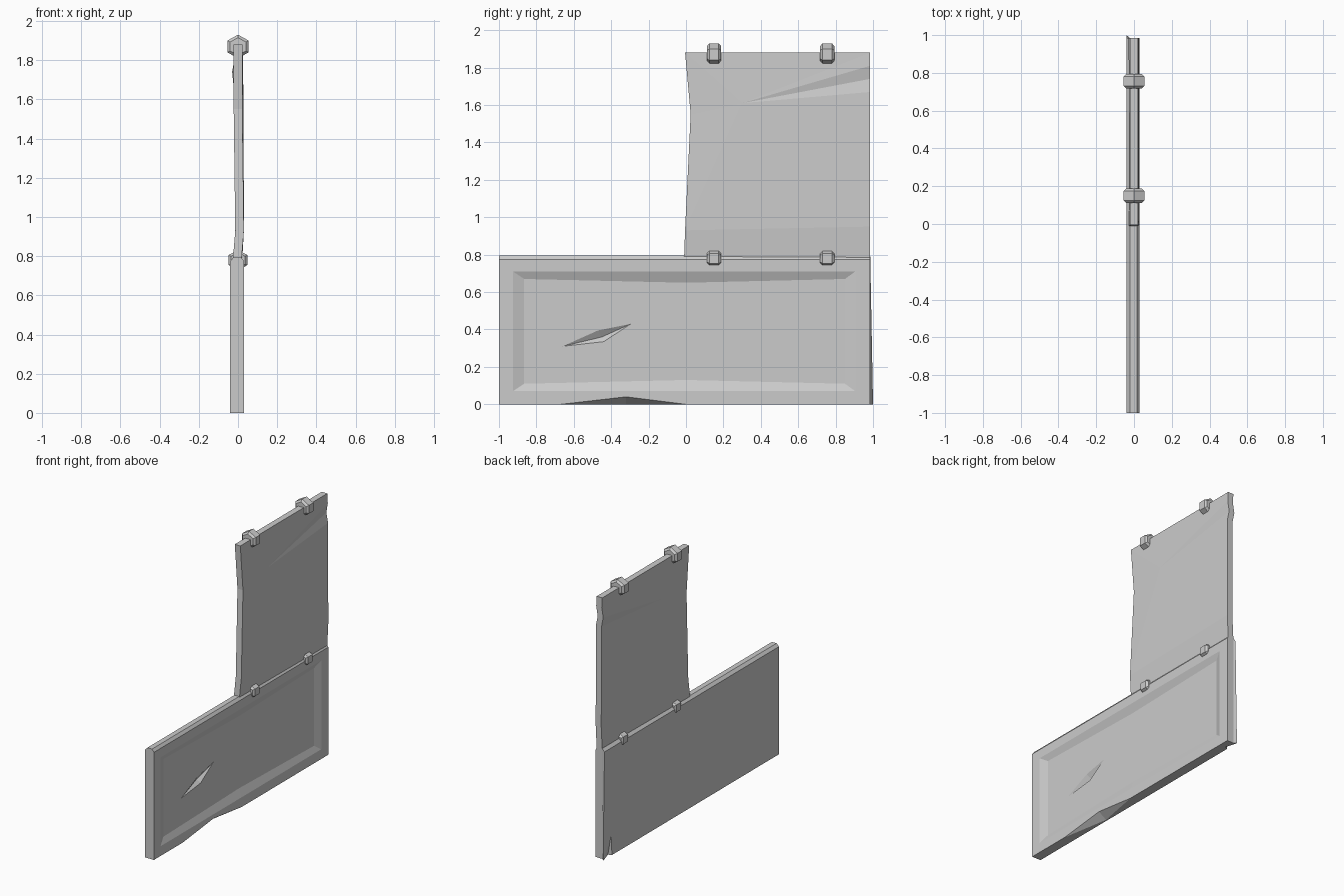
import bpy, bmesh, math
from mathutils import Vector

cube = bpy.data.objects.get("Cube")
if cube:
    bpy.data.objects.remove(cube)

grey = bpy.data.materials.new("worn grey")
grey.use_nodes = True
colour = (0.6, 0.6, 0.6, 1)
grey.diffuse_color = colour
grey.node_tree.nodes["Principled BSDF"].inputs["Base Color"].default_value = colour


def finish(bm, name):
    bmesh.ops.recalc_face_normals(bm, faces=bm.faces)
    mesh = bpy.data.meshes.new(name)
    bm.to_mesh(mesh)
    bm.free()
    mesh.materials.append(grey)
    obj = bpy.data.objects.new(name, mesh)
    bpy.context.collection.objects.link(obj)
    return obj


def bridge(bm, a, b):
    n = len(a)
    for i in range(n):
        j = (i + 1) % n
        bm.faces.new((a[i], a[j], b[j], b[i]))


def cut(target, name, tip, rim, extra=()):
    """Chip a pointed wedge out of the target, its rim pushed past the surface."""
    bm = bmesh.new()
    tip = Vector(tip)
    points = [tip] + [tip + (Vector(p) - tip) * 1.2 for p in rim] + list(extra)
    for p in points:
        bm.verts.new(p)
    bmesh.ops.convex_hull(bm, input=bm.verts)
    cutter = finish(bm, name)
    cutter.hide_render = True
    cutter.hide_set(True)
    mod = target.modifiers.new(name, "BOOLEAN")
    mod.operation = "DIFFERENCE"
    mod.solver = "EXACT"
    mod.object = cutter


# Lower board: loops from the plain back, over the bevelled top, into the recess
def board_loop(bm, x, y0, y1, z0, z1, bow=0.0):
    outline = [(y0, z0), (0, z0 + bow), (y1, z0), (y1, z1), (0, z1 - bow), (y0, z1)]
    return [bm.verts.new((x, y, z)) for y, z in outline]


bm = bmesh.new()
loops = [board_loop(bm, x, -1, 0.985, 0, top)
         for x, top in ((-0.04, 0.775), (-0.022, 0.795), (0.015, 0.795), (0.03, 0.775))]
loops.append(board_loop(bm, 0.03, -0.925, 0.905, 0.07, 0.71))
loops.append(board_loop(bm, 0.01, -0.865, 0.85, 0.11, 0.67, 0.02))
loops[0][2].co.y = 1.0
for a, b in zip(loops, loops[1:]):
    bridge(bm, a, b)
bm.faces.new(loops[0])
bm.faces.new(loops[-1])
lower_board = finish(bm, "lower_board")

# Damage: gash in the recess, chipped bottom edge, split rear corner
cut(lower_board, "gash_cutter", (-0.015, -0.45, 0.36),
    [(0.01, -0.66, 0.31), (0.01, -0.47, 0.395), (0.01, -0.295, 0.43), (0.01, -0.44, 0.335)])
cut(lower_board, "edge_chip_cutter", (-0.03, -0.32, 0),
    [(0.03, -0.67, 0), (0.03, -0.32, 0.04), (0.03, 0, 0)],
    [Vector((0.04, -0.5, -0.05)), Vector((0.04, -0.15, -0.05))])
cut(lower_board, "corner_split_cutter", (-0.015, 0.91, 0),
    [(-0.04, 0.99, 0), (-0.04, 0.91, 0.15), (-0.04, 0.9, 0)],
    [Vector((-0.05, 0.93, -0.05))])

# Upper board: a warped sheet fanned around one dent, given thickness
bm = bmesh.new()
half = 0.022
rim = [(0.008, -0.005, 0.93), (0.0, 0.025, 1.55), (0.0, -0.005, 1.88),
       (0.0, 0.985, 1.88), (0.004, 0.985, 1.81), (-0.008, 0.985, 1.74),
       (0.006, 0.985, 1.67), (0.008, 0.985, 0.95)]
foot = [(0.0, 0.985, 0.785), (-0.004, -0.01, 0.785)]
sheets = []
for side in (-half, half):
    edge = [bm.verts.new((x + side, y, z)) for x, y, z in rim + foot]
    dent = bm.verts.new((0.005 + side, 0.3, 1.61))
    top = edge[:len(rim)]
    for i, v in enumerate(top):
        bm.faces.new((v, top[(i + 1) % len(top)], dent))
    bm.faces.new((edge[0], edge[-3], edge[-2], edge[-1]))
    sheets.append(edge)
bridge(bm, *sheets)
finish(bm, "upper_board")

# Hexagonal clips along the top of both boards
for level, height, radius in (("lower", 0.78, 0.052), ("upper", 1.87, 0.06)):
    for place, y in (("front", 0.15), ("rear", 0.755)):
        bm = bmesh.new()
        rings = []
        for dy, scale in ((-0.038, 0.75), (-0.025, 1), (0.025, 1), (0.038, 0.75)):
            ring = []
            for k in range(6):
                a = math.radians(60 * k + 30)
                ring.append(bm.verts.new((1.05 * radius * scale * math.cos(a), y + dy,
                                          height + radius * scale * math.sin(a))))
            rings.append(ring)
        for a, b in zip(rings, rings[1:]):
            bridge(bm, a, b)
        bm.faces.new(rings[0])
        bm.faces.new(rings[-1])
        finish(bm, f"{level}_{place}_clip")
